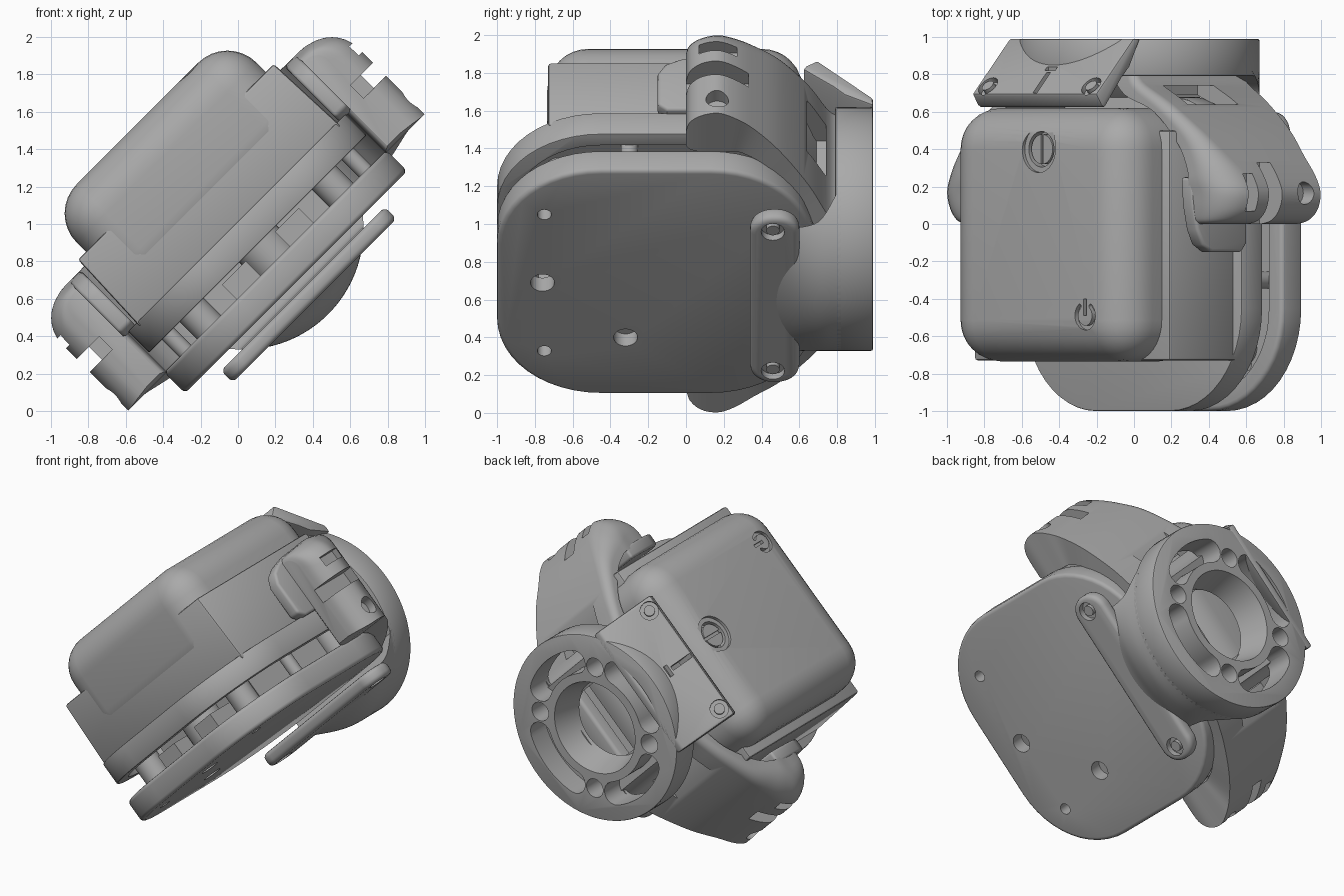
import bpy, bmesh
from math import sin, cos, pi, radians
from mathutils import Vector, Matrix

cube = bpy.data.objects.get("Cube")
if cube:
    bpy.data.objects.remove(cube, do_unlink=True)

grey = bpy.data.materials.new("plain grey")
grey.use_nodes = True
tone = (0.40, 0.40, 0.40, 1)
grey.diffuse_color = tone
grey.node_tree.nodes["Principled BSDF"].inputs["Base Color"].default_value = tone
parts = []

# Parts are built square to the axes, then the whole assembly is tilted at the end.
def finish(name, bm):
    bmesh.ops.recalc_face_normals(bm, faces=bm.faces)
    mesh = bpy.data.meshes.new(name)
    bm.to_mesh(mesh)
    bm.free()
    ob = bpy.data.objects.new(name, mesh)
    bpy.context.collection.objects.link(ob)
    mesh.materials.append(grey)
    parts.append(ob)
    return ob

def loft(name, rings):
    bm = bmesh.new()
    rows = [[bm.verts.new(p) for p in ring] for ring in rings]
    n = len(rows[0])
    for a, b in zip(rows, rows[1:]):
        for i in range(n):
            bm.faces.new((a[i], a[(i + 1) % n], b[(i + 1) % n], b[i]))
    bm.faces.new(rows[0])
    bm.faces.new(rows[-1])
    return finish(name, bm)

def prism(name, pts, lo, hi, axis="z"):
    place = {"z": lambda a, b, t: (a, b, t), "x": lambda a, b, t: (t, a, b),
             "y": lambda a, b, t: (a, t, b)}[axis]
    return loft(name, [[place(a, b, t) for a, b in pts] for t in (lo, hi)])

def box(name, x0, x1, y0, y1, z0, z1):
    return prism(name, [(x0, y0), (x1, y0), (x1, y1), (x0, y1)], z0, z1)

def cylinder(name, centre, r, depth, axis=(0, 0, 1), r2=None, sides=40):
    bm = bmesh.new()
    turn = Vector((0, 0, 1)).rotation_difference(Vector(axis)).to_matrix().to_4x4()
    bmesh.ops.create_cone(bm, cap_ends=True, segments=sides, radius1=r,
                          radius2=r if r2 is None else r2, depth=depth,
                          matrix=Matrix.Translation(centre) @ turn)
    return finish(name, bm)

def arc(cx, cy, r, a0, a1, n=12):
    return [(cx + r * cos(radians(a0 + (a1 - a0) * i / n)),
             cy + r * sin(radians(a0 + (a1 - a0) * i / n))) for i in range(n + 1)]

def rounded(x0, x1, y0, y1, r):
    return (arc(x1 - r, y1 - r, r, 0, 90) + arc(x0 + r, y1 - r, r, 90, 180)
            + arc(x0 + r, y0 + r, r, 180, 270) + arc(x1 - r, y0 + r, r, 270, 360))

def curved_slot(cx, cy, r, half, mid, span):
    a0, a1 = mid - span, mid + span
    e0 = (cx + r * cos(radians(a0)), cy + r * sin(radians(a0)))
    e1 = (cx + r * cos(radians(a1)), cy + r * sin(radians(a1)))
    return (arc(cx, cy, r + half, a0, a1, 20) + arc(*e1, half, a1, a1 + 180, 8)[1:-1]
            + arc(cx, cy, r - half, a1, a0, 20) + arc(*e0, half, a0 + 180, a0 + 360, 8)[1:-1])

def smooth_rows(rows, steps=5):
    """Pass a smooth curve through rows of values."""
    pts = [Vector(r) for r in rows]
    pts = [pts[0]] + pts + [pts[-1]]
    out = []
    for a, b, c, d in zip(pts, pts[1:], pts[2:], pts[3:]):
        for t in (i / steps for i in range(steps)):
            out.append(b + (c - a) * (t / 2) + (a * 2 - b * 5 + c * 4 - d) * (t * t / 2)
                       + (b * 3 - a - c * 3 + d) * (t ** 3 / 2))
    return out + [pts[-1]]

def apply(ob, kind, **settings):
    mod = ob.modifiers.new(kind.title(), kind)
    for key, value in settings.items():
        setattr(mod, key, value)
    bpy.context.view_layer.objects.active = ob
    bpy.ops.object.modifier_apply(modifier=mod.name)

def bevel(ob, width, segments=3):
    apply(ob, "BEVEL", width=width, segments=segments, limit_method="ANGLE",
          angle_limit=radians(40))
    return ob

def cut(ob, *tools):
    for tool in tools:
        apply(ob, "BOOLEAN", operation="DIFFERENCE", object=tool, solver="EXACT")
        parts.remove(tool)
        bpy.data.objects.remove(tool, do_unlink=True)

# Rounded cover with a round button and a small switch mark
cover = bevel(box("cover", -.68, .68, -.735, .62, .06, .76), .22, 8)
cut(cover, cylinder("tool", (.04, .4, .76), .125, .04),
    cylinder("tool", (.04, .4, .74), .095, .1),
    prism("tool", curved_slot(.39, -.49, .065, .012, 270, 140), .735, .8),
    box("tool", .38, .4, -.49, -.4, .735, .8))
button = cylinder("button", (.04, .4, .705), .08, .06)
cut(button, box("tool", .03, .05, .3, .5, .72, .8))

# Housing under the cover
bevel(prism("housing", [(-.76, -.02), (.76, -.02), (.74, .47), (-.74, .47)],
            -.73, .5, "y"), .015, 2)

# Two rounded plates with shallow trays facing each other
outline = rounded(-.84, .84, -1, .68, .55)
tray = rounded(-.74, .74, -.91, .59, .46)
upper = bevel(prism("upper_plate", [(x * .98, y) for x, y in outline], -.15, .01), .008, 2)
cut(upper, prism("tool", tray, -.2, -.09))
lower = bevel(prism("lower_plate", outline, -.44, -.28), .025)
cut(lower, prism("tool", tray, -.34, -.2),
    *[cylinder("tool", (x, y, -.4), r, .3) for x, y, r in
      [(.51, -.75, .037), (-.51, -.75, .037), (0, -.76, .063), (-.41, -.32, .063)]])

# Spacers and inner works in the gap
for side in (-1, 1):
    cylinder("front_spacer", (side * .5, -.66, -.22), .09, .26)
    cylinder("rear_spacer", (side * .5, .36, -.22), .09, .26)
    cylinder("clamp_screw", (side * .68, -.3, -.22), .045, .26)
    box("spacer_block", side * .2 - .09, side * .2 + .09, -.78, -.55, -.35, -.17)
cylinder("centre_drum", (0, -.55, -.2), .14, .25)
box("inner_works", -.48, .48, -.5, .4, -.35, -.08)

# Curved yoke arm: each row is inner x, y, outer x, y, bottom, top, corner radius
stations = [(.86, 0, .96, 0, -.27, .36, .08), (.84, .02, 1.04, .02, -.28, .385, .15),
            (.83, .08, 1.1, .08, -.29, .4, .19), (.83, .16, 1.12, .17, -.29, .41, .2),
            (.83, .23, 1.08, .26, -.29, .42, .19), (.82, .3, 1.0, .36, -.29, .42, .14),
            (.75, .43, .86, .5, -.32, .42, .08), (.58, .6, .65, .65, -.36, .43, .06),
            (.36, .69, .45, .76, -.4, .43, .05), (.25, .8, .41, .83, -.42, .42, .05)]
rings = []
for ix, iy, ox, oy, lo, hi, r in smooth_rows(stations):
    inner, outer = Vector((ix, iy)), Vector((ox, oy))
    span = (outer - inner).length
    section = [(0, lo), (span, lo)] + arc(span - r, hi - r, r, 0, 90, 8) + [(0, hi)]
    rings.append([(*(inner + (outer - inner) * (s / span)), h) for s, h in section])
arm = loft("yoke_arms", rings)
cut(arm, box("tool", .95, 1.3, -.1, .33, 0, .1), box("tool", 1.03, 1.3, .07, .27, .18, .25),
    cylinder("tool", (1.12, .165, -.18), .06, .16, (1, 0, 0)),
    box("tool", .36, .7, .64, .74, -.12, .26))
apply(arm, "MIRROR", use_axis=(True, False, False))

# Inner ears of the yoke, sloping up into the arms
ear = bevel(prism("yoke_ears", [(-.15, .04), (-.15, .27), (-.11, .34), (-.03, .38), (.1, .41),
                                (.25, .42), (.25, .0), (-.1, .0)], .77, .86, "x"), .018)
apply(ear, "MIRROR", use_axis=(True, False, False))

# Rear mounting ring with curved slots and screw holes, set slightly low
drop = -.037
ring = bevel(cylinder("mounting_ring", (0, .89, drop), .645, .2, (0, 1, 0), sides=96), .01, 2)
cut(ring, cylinder("tool", (0, .89, drop), .26, .22, (0, 1, 0), .32, 64))
for quarter in range(4):
    a = quarter * pi / 2 + pi / 4
    cut(ring, prism("tool", curved_slot(0, drop, .455, .08, quarter * 90, 25), .7, 1.1, "y"),
        cylinder("tool", (.43 * cos(a), .89, drop + .43 * sin(a)), .065, .4, (0, 1, 0)))

# Sloping top tab with two screws and a level slot
tab = bevel(prism("top_tab", [(.62, .69), (.635, .715), (.695, .755), (.99, .475), (.99, .42),
                              (.84, .5), (.78, .56)], -.47, .47, "x"), .012, 2)
slope = (0, .7, .7)
for x in (-.39, .39):
    cut(tab, cylinder("tool", (x, .74, .715), .06, .07, slope))
    cylinder("tab_screw", (x, .72, .695), .035, .06, slope)
cut(tab, box("tool", -.015, .015, .7, .81, .56, .8), box("tool", -.04, .04, .82, .84, .5, .8))

# Lower flange, its screws, and the curved shell flaring out to the ring
flange = bevel(prism("lower_flange", rounded(-.62, .62, .34, .6, .12), -.58, -.49), .03)
for x in (-.52, .52):
    cut(flange, cylinder("tool", (x, .46, -.58), .062, .08))
    cylinder("flange_screw", (x, .46, -.55), .035, .04)
flare = smooth_rows([(.44, 46, .4), (.52, 46, .55), (.62, 46, .82), (.72, 50, .98),
                     (.82, 66, 1)])
loft("lower_shell", [[(x, y, -.49 + (z + .49) * k if z < -.49 else z)
                      for x, z in arc(0, drop, .645, 270 - half, 270 + half, 40)]
                     for y, half, k in flare])

# Smooth shading and the final tilt
bpy.ops.object.select_all(action="DESELECT")
for ob in parts:
    ob.location = (0, 0, 1)
    ob.rotation_euler = (0, -pi / 4, 0)
    ob.select_set(True)
bpy.context.view_layer.objects.active = cover
bpy.ops.object.shade_smooth_by_angle(angle=radians(35))
